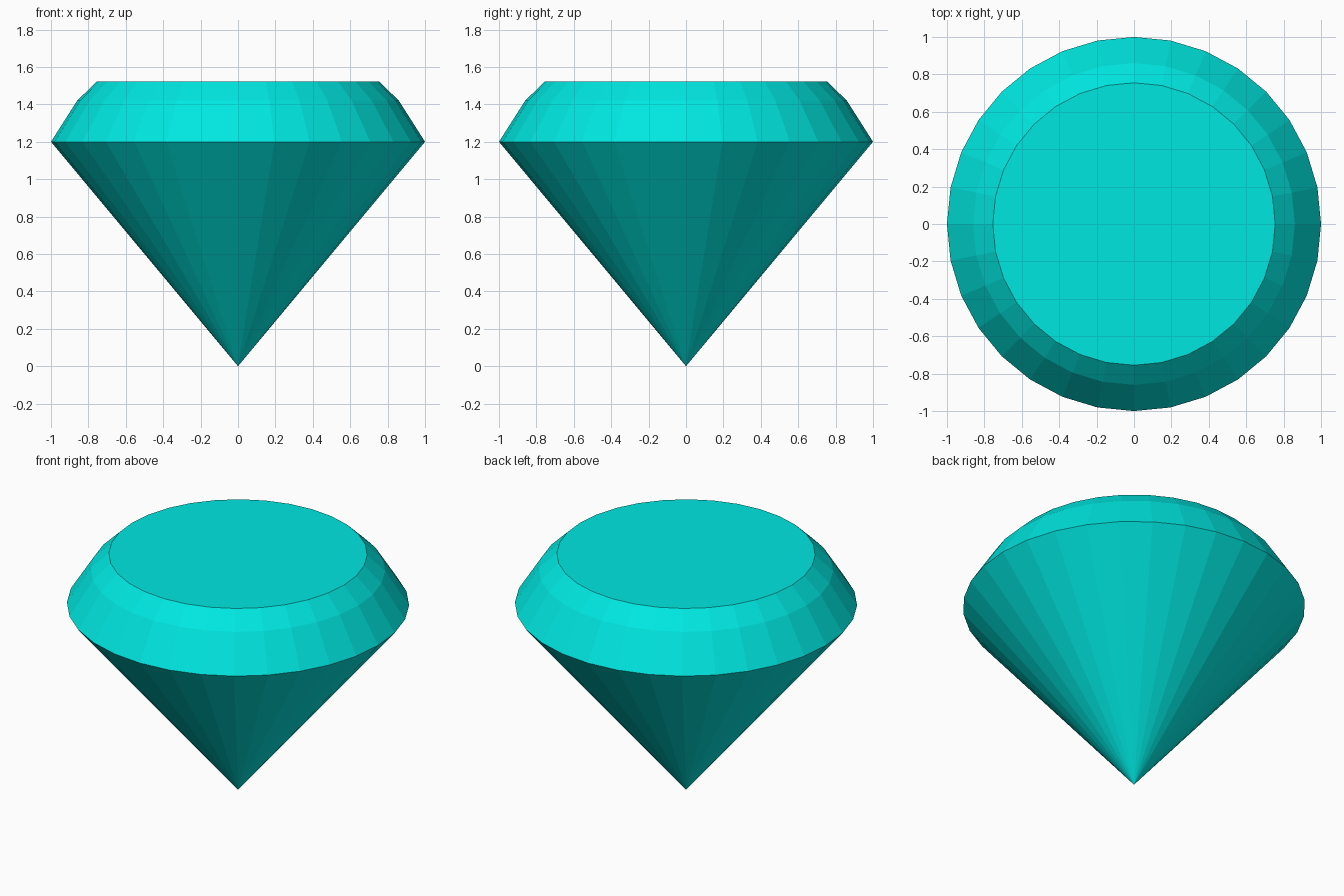
import bpy, bmesh
from math import cos, sin, tau

if "Cube" in bpy.data.objects:
    bpy.data.objects.remove(bpy.data.objects["Cube"])

SIDES = 32
# Profile rings as (radius, height): girdle, crown break, table
RINGS = [(1.0, 1.2), (0.86, 1.42), (0.755, 1.522)]

bm = bmesh.new()
tip = bm.verts.new((0, 0, 0))
rings = [[bm.verts.new((r * cos(tau * i / SIDES), r * sin(tau * i / SIDES), z))
          for i in range(SIDES)] for r, z in RINGS]

for i in range(SIDES):
    j = (i + 1) % SIDES
    # Pavilion facet down to the point
    bm.faces.new((tip, rings[0][j], rings[0][i]))
    # Crown facets
    for low, high in zip(rings, rings[1:]):
        bm.faces.new((low[i], low[j], high[j], high[i]))
# Flat table on top
bm.faces.new(rings[-1])
bmesh.ops.recalc_face_normals(bm, faces=bm.faces)

mesh = bpy.data.meshes.new("gemstone")
bm.to_mesh(mesh)
bm.free()
gem = bpy.data.objects.new("gemstone", mesh)
bpy.context.collection.objects.link(gem)

# Turquoise colour
mat = bpy.data.materials.new("turquoise")
mat.diffuse_color = (0.0, 0.8, 0.75, 1)
mat.use_nodes = True
mat.node_tree.nodes["Principled BSDF"].inputs["Base Color"].default_value = mat.diffuse_color
mesh.materials.append(mat)
